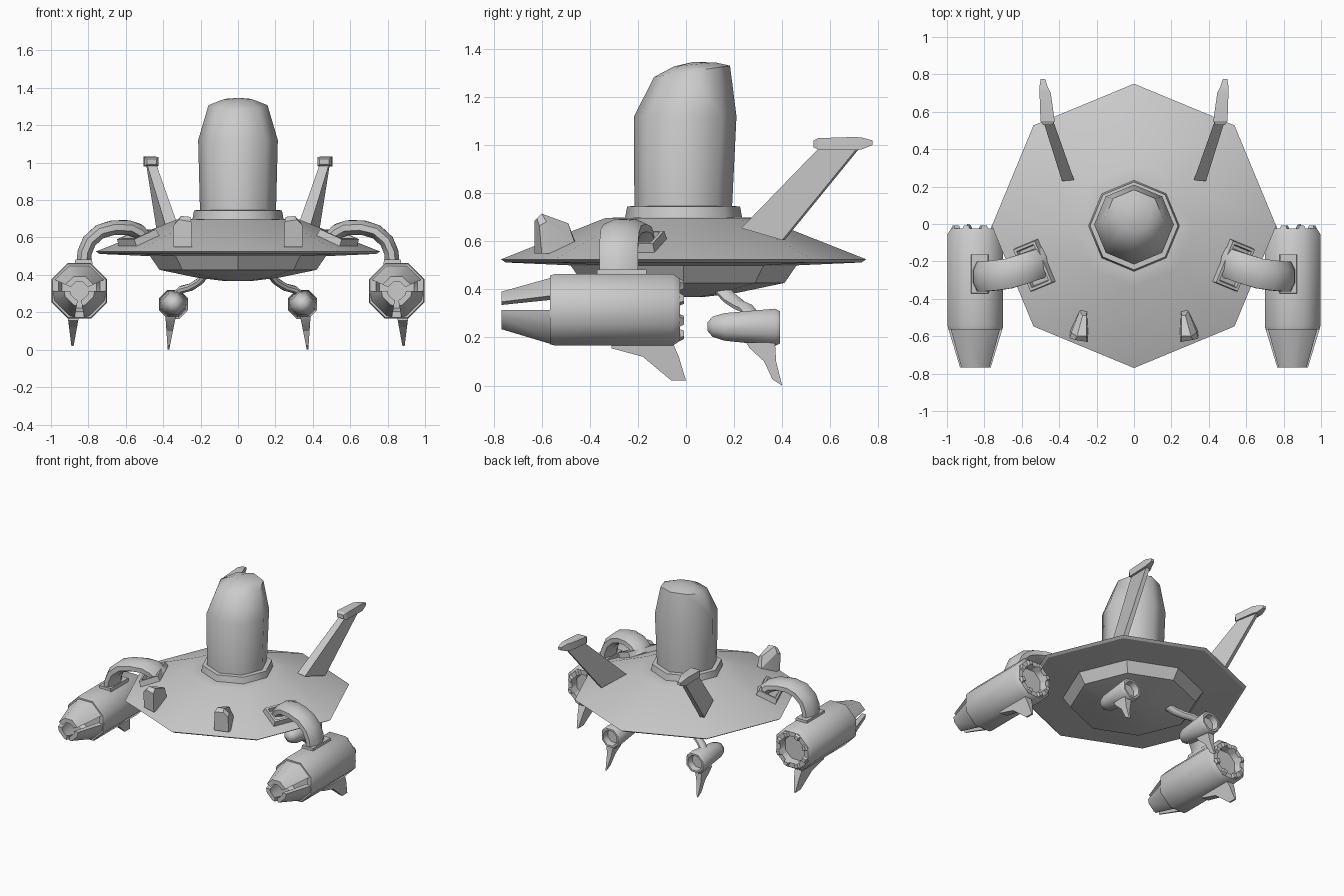
import bpy, bmesh
from math import sin, cos, radians, pi
from mathutils import Vector, Matrix

if "Cube" in bpy.data.objects:
    bpy.data.objects.remove(bpy.data.objects["Cube"])


def finish(ob, mirror=True, angle=50):
    bpy.context.view_layer.objects.active = ob
    ob.select_set(True)
    bpy.ops.object.shade_smooth_by_angle(angle=radians(angle))
    ob.select_set(False)
    if mirror:
        ob.modifiers.new("Mirror", "MIRROR").use_mirror_merge = False
    return ob


def loft(name, rings, mirror=True, angle=50):
    """Skin a series of equal-length rings; cap both ends."""
    bm = bmesh.new()
    vs = [[bm.verts.new(p) for p in r] for r in rings]
    n = len(rings[0])
    for a, b in zip(vs, vs[1:]):
        for i in range(n):
            j = (i + 1) % n
            bm.faces.new((a[i], a[j], b[j], b[i]))
    bm.faces.new(vs[0][::-1])
    bm.faces.new(vs[-1])
    bmesh.ops.remove_doubles(bm, verts=bm.verts, dist=1e-5)
    bmesh.ops.recalc_face_normals(bm, faces=bm.faces)
    me = bpy.data.meshes.new(name)
    bm.to_mesh(me)
    bm.free()
    ob = bpy.data.objects.new(name, me)
    bpy.context.collection.objects.link(ob)
    return finish(ob, mirror, angle)


def ring_z(r, z, cy=-0.01, tilt=0.0):
    return [(r * sin(i * pi / 4), cy + r * cos(i * pi / 4), z + tilt * r * cos(i * pi / 4))
            for i in range(8)]


def ring_y(cx, cz, r, y):
    a = [pi / 8 + i * pi / 4 for i in range(8)]
    return [(cx + r * cos(t), y, cz + r * sin(t)) for t in a]


def tube(name, path, half_thick, half_wide):
    pts = [Vector(p) for p in path]
    rings = []
    for i, p in enumerate(pts):
        t = (pts[min(i + 1, len(pts) - 1)] - pts[max(i - 1, 0)]).normalized()
        w = Vector((0, 1, 0))
        w = (w - t * w.dot(t)).normalized()
        n = t.cross(w)
        a = [pi / 8 + k * pi / 4 for k in range(8)]
        rings.append([p + w * half_wide * cos(k) * 1.05 + n * half_thick * sin(k) * 1.05 for k in a])
    return loft(name, rings)


def blade(name, profile, x_top, x_tip, t_top, t_tip):
    """Fin from a (y, z) outline, thinning from its highest to lowest point."""
    zs = [z for _, z in profile]
    hi, lo = max(zs), min(zs)

    def side(s):
        out = []
        for y, z in profile:
            f = (hi - z) / (hi - lo)
            out.append((x_top + (x_tip - x_top) * f + s * (t_top + (t_tip - t_top) * f), y, z))
        return out
    return loft(name, [side(-1), side(1)], angle=20)


# Saucer body with belly
loft("saucer_hull", [ring_z(r, z) for r, z in (
    (0.24, 0.70), (0.325, 0.697), (0.76, 0.525), (0.74, 0.512), (0.47, 0.50),
    (0.42, 0.427), (0.22, 0.385), (0.08, 0.368))], mirror=False, angle=30)

# Tower collar and slanted-top tower
loft("tower_collar", [ring_z(0.245, 0.69), ring_z(0.235, 0.745), ring_z(0.20, 0.747)],
     mirror=False, angle=46)
loft("tower", [ring_z(0.203, 0.73, -0.012), ring_z(0.213, 1.12, -0.003),
               ring_z(0.158, 1.307, 0.025, 0.15), ring_z(0.085, 1.336, 0.035, 0.10),
               ring_z(0.02, 1.345, 0.045)], mirror=False)

# Swept tail fins with tip pods
loft("tail_fin", [
    [(0.32, 0.235, 0.66), (0.385, 0.23, 0.655), (0.43, 0.40, 0.605), (0.40, 0.41, 0.605)],
    [(0.435, 0.56, 0.985), (0.485, 0.55, 0.985), (0.49, 0.71, 0.985), (0.465, 0.72, 0.985)]], angle=20)


def rect(cx, y, cz, hx, hz):
    return [(cx - hx, y, cz - hz), (cx + hx, y, cz - hz), (cx + hx, y, cz + hz), (cx - hx, y, cz + hz)]


loft("tail_pod", [rect(0.462, 0.53, 1.005, 0.025, 0.014), rect(0.462, 0.55, 1.005, 0.038, 0.024),
                  rect(0.475, 0.70, 1.007, 0.03, 0.027), rect(0.483, 0.73, 1.007, 0.023, 0.025),
                  rect(0.487, 0.775, 1.01, 0.012, 0.01)], angle=20)

# Flared stubs on the front deck
loft("deck_stub", [
    [(0.245, -0.63, 0.55), (0.345, -0.60, 0.55), (0.345, -0.61, 0.665), (0.315, -0.62, 0.695), (0.25, -0.63, 0.685)],
    [(0.245, -0.59, 0.55), (0.34, -0.57, 0.55), (0.335, -0.58, 0.68), (0.305, -0.60, 0.715), (0.255, -0.60, 0.71)],
    [(0.25, -0.46, 0.57), (0.29, -0.45, 0.57), (0.29, -0.465, 0.60), (0.275, -0.49, 0.675), (0.255, -0.49, 0.675)]],
    angle=25)

# Arm: recessed socket on the saucer, bent tube, saddle plate on the engine
socket = (Matrix.Translation((0.53, -0.22, 0.585)) @ Matrix.Rotation(radians(-22.5), 4, "Z")
          @ Matrix.Rotation(radians(23), 4, "Y"))


def plate(hx, hy, z, m):
    return [m @ Vector(p) for p in ((-hx, -hy, z), (hx, -hy, z), (hx, hy, z), (-hx, hy, z))]


loft("arm_socket", [plate(0.075, 0.125, -0.02, socket), plate(0.068, 0.12, 0.035, socket),
                    plate(0.053, 0.105, 0.035, socket), plate(0.05, 0.10, 0.005, socket)], angle=20)
tube("arm_tube", [(0.49, -0.205, 0.59), (0.535, -0.22, 0.635), (0.59, -0.24, 0.653), (0.67, -0.265, 0.652),
                  (0.74, -0.275, 0.63), (0.795, -0.28, 0.58), (0.82, -0.28, 0.52), (0.825, -0.28, 0.46)],
     0.04, 0.083)
saddle = Matrix.Translation((0.825, -0.267, 0.45))
loft("arm_saddle", [plate(0.048, 0.105, -0.02, saddle), plate(0.045, 0.103, 0.032, saddle)], angle=20)

# Engine barrel with recessed front and rear
EX, EZ = 0.848, 0.315
loft("engine_barrel", [ring_y(EX, EZ, r, y) for r, y in (
    (0.10, -0.50), (0.12, -0.565), (0.155, -0.565), (0.161, -0.545), (0.161, -0.055),
    (0.14, -0.025), (0.105, -0.025), (0.095, -0.07))], angle=46)

# Teeth around the engine's rear rim
for k in range(8):
    a = k * pi / 4 + pi / 8
    u, v = Vector((cos(a), 0, sin(a))), Vector((-sin(a), 0, cos(a)))

    def tooth(w, r0, r1, y):
        c = Vector((EX, y, EZ))
        return [c + u * r0 - v * w, c + u * r1 - v * w, c + u * r1 + v * w, c + u * r0 + v * w]
    loft(f"engine_tooth_{k + 1}", [tooth(0.03, 0.09, 0.145, -0.055), tooth(0.014, 0.10, 0.125, -0.008)], angle=20)


# Three tapering claws at the engine's front
def claw(name, angles):
    def arc(ro, ri, y, sq):
        def p(r, t):
            return (EX + r * cos(radians(t)), y, EZ + sq + r * sin(radians(t)))
        return [p(ro, t) for t in angles] + [p(ri, t) for t in reversed(angles)]
    loft(name, [arc(0.148, 0.105, -0.55, 0), arc(0.082, 0.05, -0.767, 0)], angle=46)


claw("upper_claw", [24, 67.5, 112.5, 156])
claw("lower_outer_claw", [-80, -67.5, -22.5, 0])
claw("lower_inner_claw", [260, 247.5, 202.5, 180])

# Engine landing fin
blade("engine_fin", [(-0.06, 0.19), (-0.31, 0.19), (-0.31, 0.155), (-0.18, 0.12), (-0.06, 0.02), (0.0, 0.02),
                     (-0.03, 0.12)], 0.88, 0.885, 0.032, 0.006)

# Small belly thruster, its strut and its landing fin
loft("belly_thruster", [ring_y(0.345, z, r, y) for r, y, z in (
    (0.02, 0.09, 0.245), (0.045, 0.11, 0.245), (0.062, 0.16, 0.244), (0.084, 0.37, 0.242),
    (0.072, 0.392, 0.242), (0.058, 0.392, 0.242), (0.05, 0.35, 0.242))])
tube("belly_strut", [(0.165, 0.14, 0.41), (0.205, 0.18, 0.365), (0.25, 0.22, 0.335), (0.30, 0.25, 0.322),
                     (0.34, 0.275, 0.29)], 0.02, 0.03)
blade("thruster_fin", [(0.25, 0.18), (0.37, 0.18), (0.375, 0.10), (0.40, 0.0), (0.36, 0.025), (0.325, 0.10),
                       (0.265, 0.155)], 0.36, 0.372, 0.028, 0.004)
